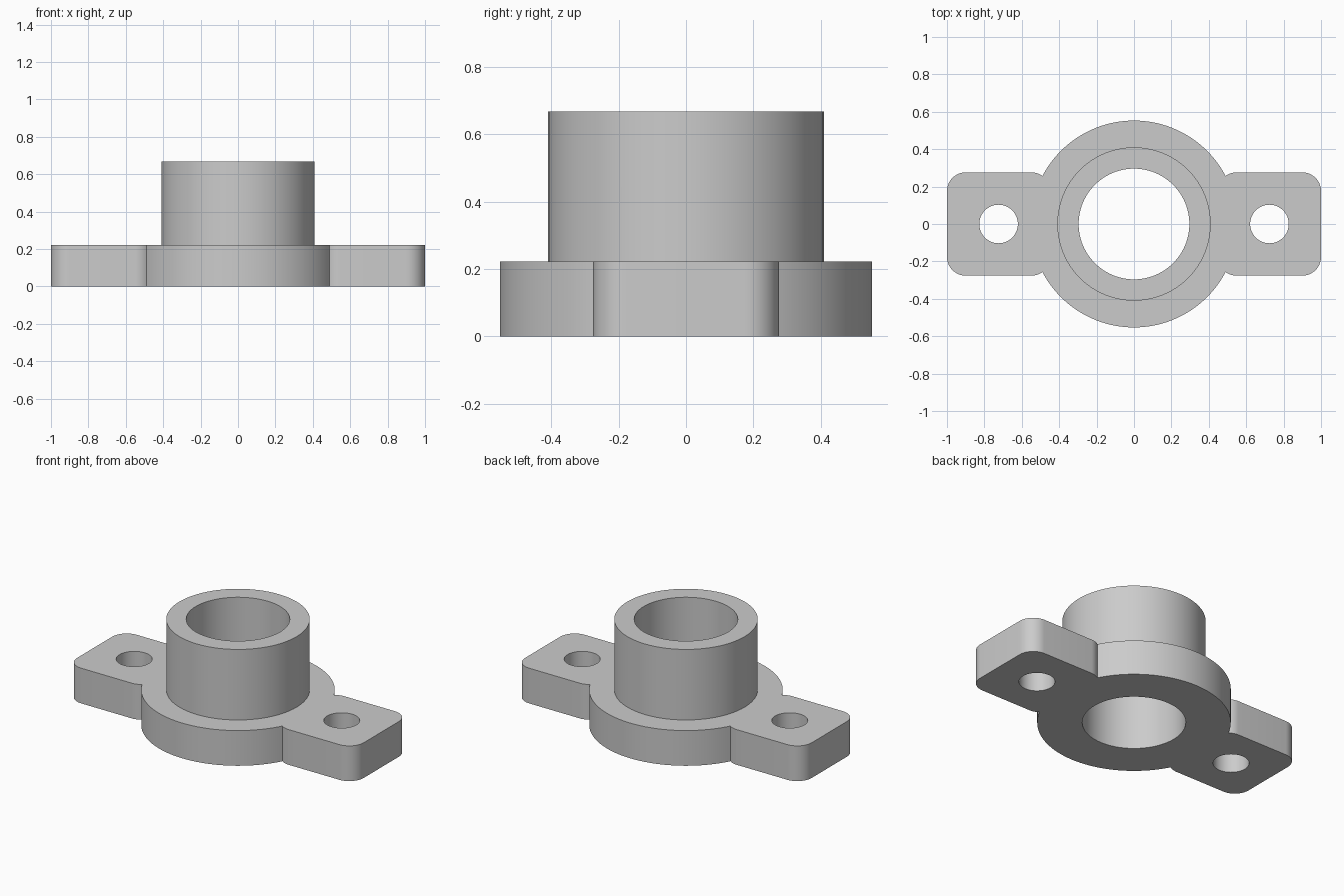
import bpy, bmesh
from math import sin, cos, pi, atan2, sqrt, radians
from mathutils import Vector

cube = bpy.data.objects.get("Cube")
if cube:
    bpy.data.objects.remove(cube, do_unlink=True)

FLANGE_R, FLANGE_H = 0.553, 0.222
HUB_R, HUB_TOP, BORE_R = 0.41, 0.667, 0.296
EAR_X, EAR_HALF, CORNER_R, BOLT_R = 0.724, 0.276, 0.1, 0.103

steel = bpy.data.materials.new("plain_grey")
steel.use_nodes = True
grey = (0.6, 0.6, 0.6, 1)
steel.diffuse_color = grey
steel.node_tree.nodes["Principled BSDF"].inputs["Base Color"].default_value = grey


def arc(cx, cy, r, a0, a1, n):
    """Points along an arc, both ends included."""
    return [Vector((cx + r * cos(a0 + (a1 - a0) * i / n),
                    cy + r * sin(a0 + (a1 - a0) * i / n))) for i in range(n + 1)]


def prism(name, outline, z0, z1):
    """Extrude a counter-clockwise outline into a closed solid."""
    bm = bmesh.new()
    face = bm.faces.new([bm.verts.new((p.x, p.y, z0)) for p in outline])
    top = bmesh.ops.extrude_face_region(bm, geom=[face], use_keep_orig=True)["geom"]
    verts = [v for v in top if isinstance(v, bmesh.types.BMVert)]
    bmesh.ops.translate(bm, verts=verts, vec=(0, 0, z1 - z0))
    bmesh.ops.recalc_face_normals(bm, faces=bm.faces)
    mesh = bpy.data.meshes.new(name)
    bm.to_mesh(mesh)
    bm.free()
    mesh.materials.append(steel)
    obj = bpy.data.objects.new(name, mesh)
    bpy.context.collection.objects.link(obj)
    return obj


def cylinder(name, x, r, z0, z1, n=96):
    return prism(name, arc(x, 0, r, 0, 2 * pi, n)[:-1], z0, z1)


# Flange outline: one quarter of disc plus rounded ear, mirrored to the rest
cy = EAR_HALF - CORNER_R
inner = Vector((EAR_X - EAR_HALF + CORNER_R, cy))
d = inner.length
along = (FLANGE_R ** 2 - CORNER_R ** 2 + d * d) / (2 * d)
u = inner / d
notch = u * along + Vector((-u.y, u.x)) * sqrt(FLANGE_R ** 2 - along ** 2)
to_notch = notch - inner

quarter = arc(1 - CORNER_R, cy, CORNER_R, 0, pi / 2, 12)
quarter += arc(inner.x, cy, CORNER_R, pi / 2, atan2(to_notch.y, to_notch.x), 6)
quarter += arc(0, 0, FLANGE_R, atan2(notch.y, notch.x), pi / 2, 20)[1:]
half = quarter + [Vector((-p.x, p.y)) for p in reversed(quarter[:-1])]
outline = half + [Vector((p.x, -p.y)) for p in reversed(half)]
housing = prism("flanged_housing", outline, 0, FLANGE_H)

# Raised hub, then the bore and bolt holes
tools = [(cylinder("hub", 0, HUB_R, FLANGE_H / 2, HUB_TOP), 'UNION'),
         (cylinder("bore_cutter", 0, BORE_R, -0.1, 1), 'DIFFERENCE')]
for side, sx in (("left", 1), ("right", -1)):
    hole = cylinder(side + "_bolt_cutter", sx * EAR_X, BOLT_R, -0.1, 1, 64)
    tools.append((hole, 'DIFFERENCE'))

for tool, operation in tools:
    mod = housing.modifiers.new(tool.name, 'BOOLEAN')
    mod.operation, mod.object, mod.solver = operation, tool, 'EXACT'

bpy.context.view_layer.update()
graph = bpy.context.evaluated_depsgraph_get()
result = bpy.data.meshes.new_from_object(housing.evaluated_get(graph))
housing.modifiers.clear()
housing.data = result
for tool, _ in tools:
    bpy.data.objects.remove(tool, do_unlink=True)

# Smooth walls with crisp edges
bpy.ops.object.select_all(action='DESELECT')
housing.select_set(True)
bpy.context.view_layer.objects.active = housing
bpy.ops.object.shade_smooth_by_angle(angle=radians(30))
